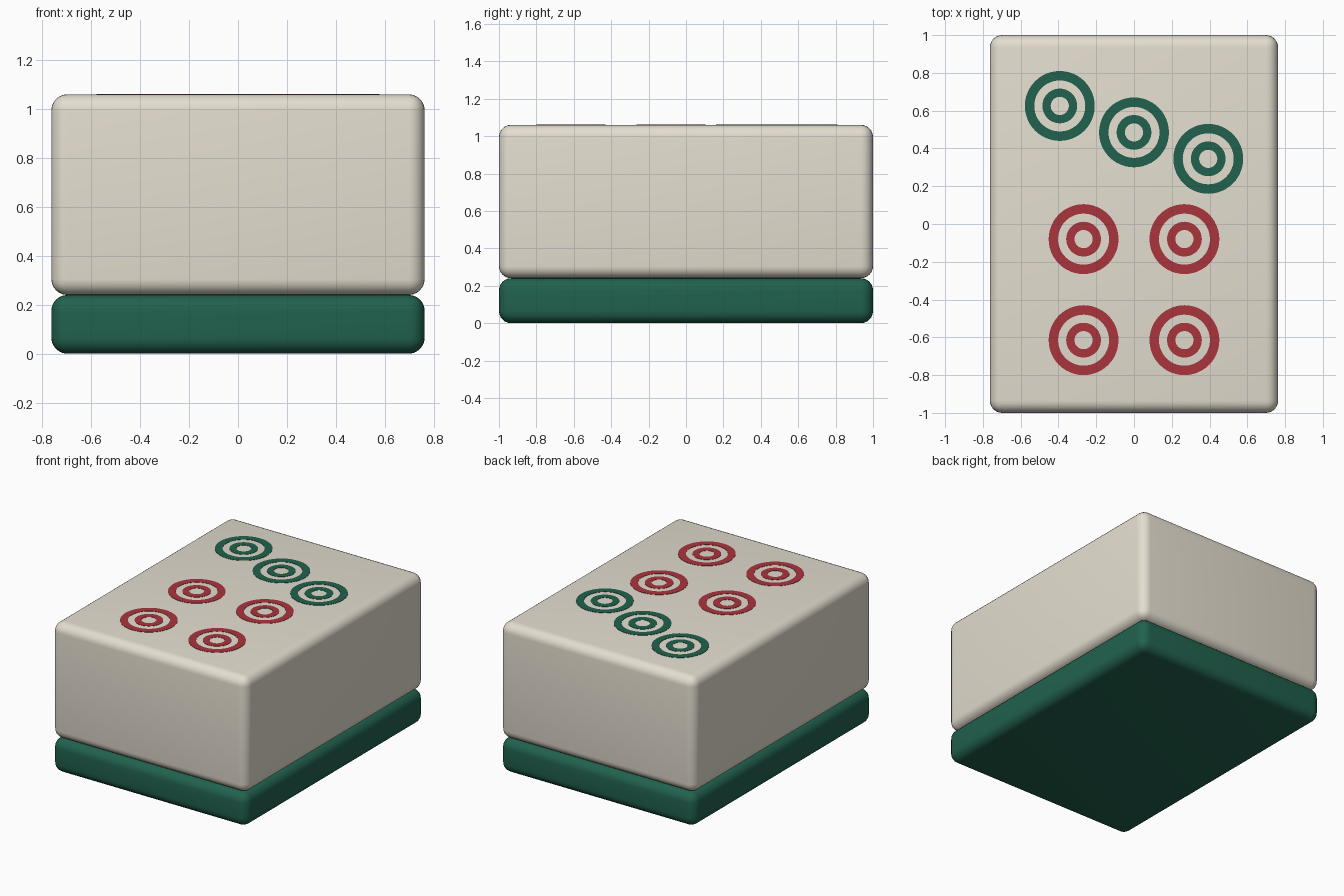
import bpy, bmesh, math

if "Cube" in bpy.data.objects:
    bpy.data.objects.remove(bpy.data.objects["Cube"])

W, D = 1.526, 2.0          # tile footprint
SPLIT, TOP = 0.24, 1.06    # backing / body heights
SEG = 48


def material(name, rgb):
    m = bpy.data.materials.new(name)
    m.diffuse_color = (*rgb, 1)
    m.use_nodes = True
    m.node_tree.nodes["Principled BSDF"].inputs["Base Color"].default_value = m.diffuse_color
    return m


ivory = material("ivory", (0.78, 0.73, 0.63))
green = material("green", (0.015, 0.12, 0.075))
red = material("red", (0.40, 0.035, 0.045))


def add_object(name, bm, mat):
    bmesh.ops.recalc_face_normals(bm, faces=bm.faces)
    me = bpy.data.meshes.new(name)
    bm.to_mesh(me)
    bm.free()
    me.materials.append(mat)
    ob = bpy.data.objects.new(name, me)
    bpy.context.collection.objects.link(ob)
    bpy.context.view_layer.objects.active = ob
    for o in bpy.context.selected_objects:
        o.select_set(False)
    ob.select_set(True)
    bpy.ops.object.shade_smooth_by_angle(angle=math.radians(40))
    return ob


def rounded_box(name, z0, z1, radius, mat):
    bm = bmesh.new()
    bmesh.ops.create_cube(bm, size=1)
    for v in bm.verts:
        v.co.x *= W
        v.co.y *= D
        v.co.z = z0 + (v.co.z + 0.5) * (z1 - z0)
    bmesh.ops.bevel(bm, geom=bm.edges[:], offset=radius, segments=6,
                    profile=0.5, affect='EDGES', clamp_overlap=True)
    add_object(name, bm, mat)


def add_ring(bm, cx, cy, r_in, r_out):
    # rectangular section swept round the centre, sunk slightly into the face
    section = [(r_in, TOP - 0.004), (r_out, TOP - 0.004),
               (r_out, TOP + 0.002), (r_in, TOP + 0.002)]
    loops = []
    for i in range(SEG):
        a = 2 * math.pi * i / SEG
        loops.append([bm.verts.new((cx + r * math.cos(a), cy + r * math.sin(a), z))
                      for r, z in section])
    for i in range(SEG):
        p, q = loops[i], loops[(i + 1) % SEG]
        for j in range(4):
            k = (j + 1) % 4
            bm.faces.new((p[j], q[j], q[k], p[k]))


def dot(name, x, y, mat):
    bm = bmesh.new()
    add_ring(bm, x, y, 0.135, 0.185)
    add_ring(bm, x, y, 0.048, 0.092)
    add_object(name, bm, mat)


# Two stacked rounded slabs
rounded_box("tile_backing", 0, SPLIT, 0.065, green)
rounded_box("tile_body", SPLIT, TOP, 0.065, ivory)

# Diagonal row of three green dots
for i in (-1, 0, 1):
    dot(f"green_dot_{i + 2}", 0.393 * i, 0.485 - 0.14 * i, green)

# Two by two block of red dots
for r, y in enumerate((-0.08, -0.615)):
    for c, x in enumerate((-0.267, 0.267)):
        dot(f"red_dot_{r * 2 + c + 1}", x, y, red)
